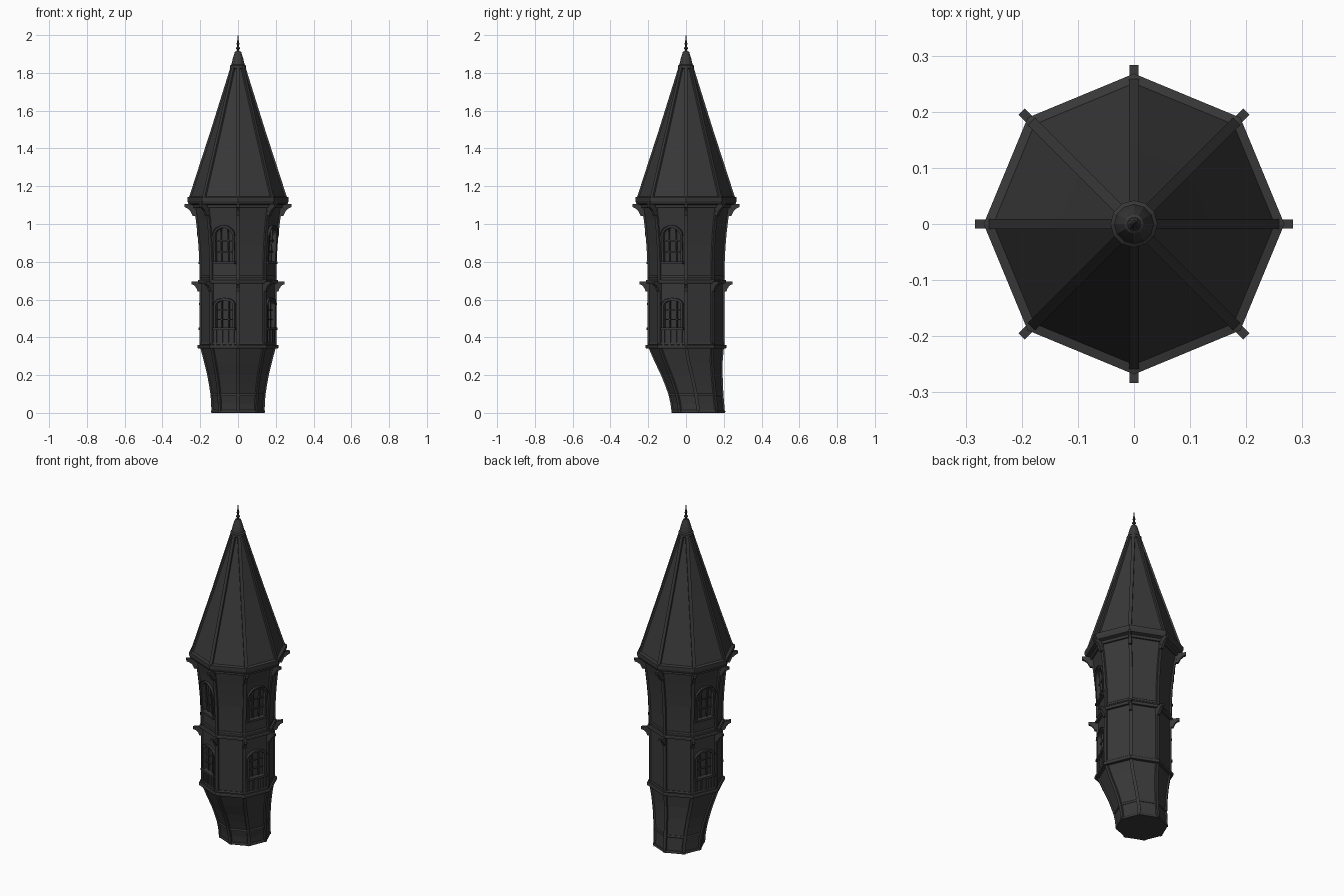
import bpy, bmesh
from math import sin, cos, pi, radians
from mathutils import Vector

if "Cube" in bpy.data.objects:
    bpy.data.objects.remove(bpy.data.objects["Cube"])

mat = bpy.data.materials.new("dark_slate")
mat.diffuse_color = (0.04, 0.04, 0.04, 1)
mat.use_nodes = True
mat.node_tree.nodes["Principled BSDF"].inputs["Base Color"].default_value = mat.diffuse_color


def add(name, verts, faces):
    me = bpy.data.meshes.new(name)
    me.from_pydata(verts, [], faces)
    bm = bmesh.new()
    bm.from_mesh(me)
    bmesh.ops.recalc_face_normals(bm, faces=bm.faces)
    bm.to_mesh(me)
    bm.free()
    me.materials.append(mat)
    ob = bpy.data.objects.new(name, me)
    bpy.context.collection.objects.link(ob)
    return ob


def loft(name, rings):
    """Capped skin over a list of equal-length point rings."""
    n = len(rings[0])
    v = [p for r in rings for p in r]
    f = [(i * n + j, i * n + (j + 1) % n, (i + 1) * n + (j + 1) % n, (i + 1) * n + j)
         for i in range(len(rings) - 1) for j in range(n)]
    f += [tuple(range(n))[::-1], tuple(range(len(v) - n, len(v)))]
    return add(name, v, f)


def lathe(name, prof, n=8):
    """Profile entries are (z, radius, y shift)."""
    return loft(name, [[(r * cos(2 * pi * j / n), r * sin(2 * pi * j / n) + s, z)
                        for j in range(n)] for z, r, s in prof])


def ribs(name, prof, w, out):
    """Square timbers that follow all eight corners of a profile."""
    for k in range(8):
        d = Vector((cos(k * pi / 4), sin(k * pi / 4), 0))
        t = Vector((-d.y, d.x, 0)) * w / 2
        rings = []
        for z, r, s in prof:
            c = Vector((0, s, z))
            a, b = c + d * max(r - 0.015, 0.005), c + d * (r + out)
            rings.append([a - t, b - t, b + t, a + t])
        loft(f"{name}_{k + 1}", rings)


def brackets(name, prof, w):
    """Corner brackets from an (r, z) side profile."""
    for k in range(8):
        d = Vector((cos(k * pi / 4), sin(k * pi / 4), 0))
        t = Vector((-d.y, d.x, 0)) * w / 2
        loft(f"{name}_{k + 1}", [[d * r + Vector((0, 0, z)) + t * s for r, z in prof]
                                 for s in (-1, 1)])


def flat(zs, *rs):
    return [(z, r, 0) for z, r in zip(zs, rs)]


base = [(0, .135, .065), (.05, .136, .06), (.1, .14, .052), (.15, .148, .042),
        (.2, .157, .031), (.27, .174, .014), (.35, .195, 0)]
lower = flat((.35, .69), .197, .197)
upper = flat((.69, .8, .88, .95, 1.02, 1.11), .198, .199, .203, .209, .217, .232)
roof = flat((1.13, 1.3, 1.5, 1.83), .256, .201, .136, .033)

# Tower body and roof
lathe("leaning_base", base)
lower_ob = lathe("lower_storey", lower)
upper_ob = lathe("upper_storey", upper)
lathe("roof", roof)

# Corner timbers
ribs("base_corner", base, .018, .006)
ribs("lower_corner", lower, .018, .006)
ribs("upper_corner", upper, .018, .006)
ribs("roof_hip", roof, .018, .007)

# Horizontal bands
for name, z, h, r, s in (("foot_band", 0, .014, .143, .065), ("base_rail", .09, .012, .145, .053),
                         ("floor_band", .342, .018, .215, 0), ("skirting", .36, .012, .204, 0),
                         ("storey_band", .685, .018, .213, 0), ("upper_rail", .715, .012, .204, 0),
                         ("eave_support", 1.085, .02, .24, 0)):
    lathe(name, [(z, r - .003, s), (z + .004, r, s), (z + h - .004, r, s), (z + h, r - .003, s)])
lathe("eave", flat((1.1, 1.106, 1.122, 1.142, 1.146), .24, .262, .268, .268, .252))

# Carved brackets
brackets("storey_bracket", [(.19, .695), (.247, .695), (.247, .682), (.232, .675), (.22, .66),
                            (.213, .642), (.19, .642)], .016)
brackets("eave_bracket", [(.215, 1.105), (.283, 1.105), (.283, 1.09), (.267, 1.082), (.252, 1.068),
                          (.24, 1.042), (.215, 1.042)], .016)

# Finial
lathe("roof_cap", flat((1.82, 1.825, 1.838, 1.844, 1.875, 1.91, 1.914),
                       .038, .042, .042, .035, .028, .017, .012), 12)
lathe("finial", flat((1.91, 1.922, 1.93, 1.938, 1.946, 1.954, 1.962, 2.0),
                     .008, .006, .012, .006, .005, .008, .005, .001), 8)


def face_map(prof, ang):
    """Maps (sideways, height, outward) onto a wall face."""
    d = Vector((cos(ang), sin(ang), 0))
    t = Vector((-d.y, d.x, 0))

    def f(u, z, o):
        for (z0, r0, _), (z1, r1, _) in zip(prof, prof[1:]):
            if z <= z1 or z1 == prof[-1][0]:
                r = r0 + (r1 - r0) * (z - z0) / (z1 - z0)
                break
        return d * (r * cos(pi / 8) + o) + t * u + Vector((0, 0, z))
    return f


def block(name, f, u0, u1, z0, z1, o0, o1):
    loft(name, [[f(u0, z, o0), f(u1, z, o0), f(u1, z, o1), f(u0, z, o1)] for z in (z0, z1)])


def arch(hw, z0, spring, rise):
    return [(-hw, z0)] + [(-hw * cos(pi * i / 10), spring + rise * sin(pi * i / 10))
                          for i in range(11)] + [(hw, z0)]


def window(name, wall, prof, ang, hw, z0, spring, rise):
    f = face_map(prof, ang)
    b = .011
    inner, outer = arch(hw - b, z0, spring, rise - b), arch(hw, z0, spring, rise)
    # Recess
    cut = loft("cutter", [[f(u, z, o) for u, z in inner] for o in (-.014, .03)])
    cut.hide_render = True
    m = wall.modifiers.new("recess", 'BOOLEAN')
    m.object, m.operation, m.solver = cut, 'DIFFERENCE', 'EXACT'
    bpy.context.view_layer.objects.active = wall
    bpy.ops.object.modifier_apply(modifier=m.name)
    bpy.data.objects.remove(cut)
    # Frame, raised hood, sill and glazing bars
    loft(name + "_frame", [[f(*a, -.005), f(*c, -.005), f(*c, .009), f(*a, .009)]
                           for a, c in zip(inner, outer)])
    hood = arch(hw + .004, z0, spring, rise + .004)[1:-1]
    loft(name + "_hood", [[f(*a, 0), f(*c, 0), f(*c, .015), f(*a, .015)]
                          for a, c in zip(outer[1:-1], hood)])
    block(name + "_sill", f, -hw - .004, hw + .004, z0 - .006, z0 + .006, -.013, .017)
    for i, u in enumerate((-hw / 3, hw / 3)):
        block(f"{name}_bar_{i}", f, u - .003, u + .003, z0, spring + rise * .75, -.016, -.004)
    h = spring - z0
    for i, z in enumerate((z0 + h * .4, z0 + h * .8)):
        block(f"{name}_crossbar_{i}", f, b - hw, hw - b, z - .003, z + .003, -.016, -.005)


# Windows on three sides, with short studs beneath the lower ones
for side, deg in (("left", 157.5), ("front", 247.5), ("right", 337.5)):
    a = radians(deg)
    window(side + "_lower_window", lower_ob, lower, a, .06, .445, .57, .036)
    window(side + "_upper_window", upper_ob, upper, a, .06, .795, .94, .05)
    f = face_map(lower, a)
    for i, u in enumerate((-.05, -.017, .017, .05)):
        block(f"{side}_stud_{i + 1}", f, u - .006, u + .006, .36, .441, -.004, .007)
